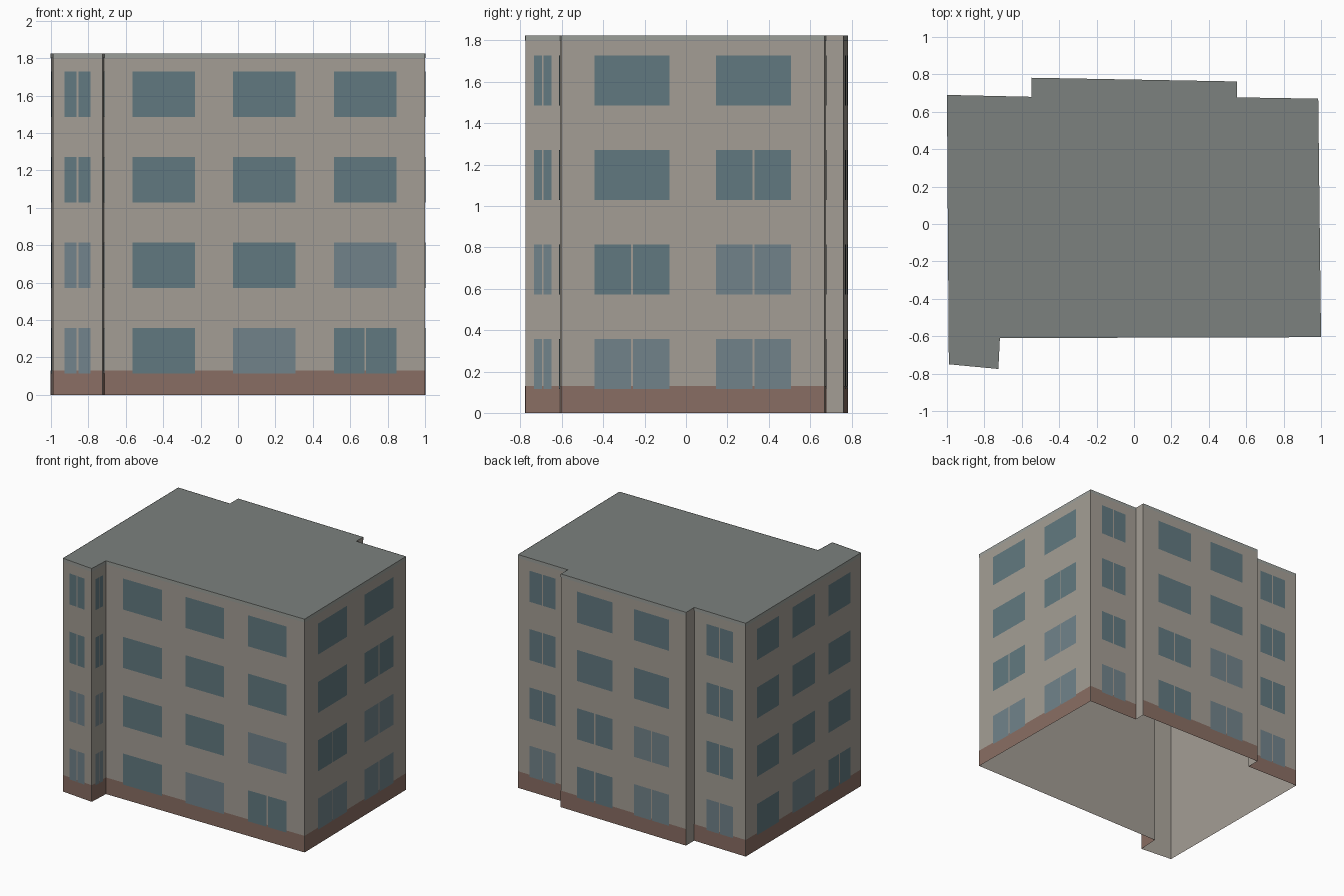
import bpy
from mathutils import Vector

if "Cube" in bpy.data.objects:
    bpy.data.objects.remove(bpy.data.objects["Cube"])

HEIGHT = 1.825
FLOOR = 0.4567
WIN_H = 0.243


def material(name, rgb):
    m = bpy.data.materials.new(name)
    m.diffuse_color = (*rgb, 1)
    m.use_nodes = True
    m.node_tree.nodes["Principled BSDF"].inputs["Base Color"].default_value = m.diffuse_color
    return m


WALL = material("plaster", (0.37, 0.34, 0.30))
BASE = material("brick", (0.25, 0.155, 0.125))
ROOF = material("roofing", (0.20, 0.22, 0.21))
TRIM = material("trim", (0.33, 0.345, 0.32))
DARK = material("dark_glass", (0.12, 0.19, 0.215))
LIGHT = material("light_glass", (0.165, 0.225, 0.255))

# footprint, counter-clockwise: corner point and the windows of the wall that
# starts there, ground floor first (D/L = dark/light, lower case = two panes)
WALLS = [
    ((-0.99, -0.75), "l l d d"),
    ((-0.725, -0.775), "l l d d"),
    ((-0.717, -0.61), "DLd DDL DDD DDD"),
    ((1.0, -0.605), "ll dl Dd DD"),
    ((0.985, 0.67), "l d d d"),
    ((0.55, 0.677), ""),
    ((0.55, 0.762), "dl dl DD DD"),
    ((-0.548, 0.782), ""),
    ((-0.548, 0.68), "l d d d"),
    ((-1.0, 0.69), "DLd DDD DDD DDD"),
]


def make(name, polys, mat):
    verts = [v for p in polys for v in p]
    faces, n = [], 0
    for p in polys:
        faces.append(tuple(range(n, n + len(p))))
        n += len(p)
    me = bpy.data.meshes.new(name)
    me.from_pydata(verts, [], faces)
    me.materials.append(mat)
    bpy.context.collection.objects.link(bpy.data.objects.new(name, me))


def panel(a, b, u0, u1, z0, z1, off):
    """Upright rectangle on wall a-b, between distances u0 and u1."""
    d = (b - a).normalized()
    n = Vector((d.y, -d.x)) * off
    p, q = a + d * u0 + n, a + d * u1 + n
    return [(p.x, p.y, z0), (q.x, q.y, z0), (q.x, q.y, z1), (p.x, p.y, z1)]


walls, plinth, trim = [], [], []
glass = {"D": [], "L": []}
corners = [Vector(w[0]) for w in WALLS]
for i, (_, spec) in enumerate(WALLS):
    a, b = corners[i], corners[(i + 1) % len(corners)]
    length = (b - a).length
    walls.append(panel(a, b, 0, length, 0, HEIGHT, 0))
    if not spec:
        continue
    plinth.append(panel(a, b, 0, length, 0, 0.13, 0.002))
    trim.append(panel(a, b, 0, length, HEIGHT - 0.025, HEIGHT, 0.002))
    margin = min(0.05, 0.08 * length)
    # window bays
    for floor, row in enumerate(spec.split()):
        bay = (length - 2 * margin) / len(row)
        half = bay * 0.31
        z = 0.115 + floor * FLOOR
        for k, kind in enumerate(row):
            c = margin + (k + 0.5) * bay
            gap = min(0.005, half * 0.08)
            spans = [(c - half, c + half)] if kind.isupper() else \
                [(c - half, c - gap), (c + gap, c + half)]
            for u0, u1 in spans:
                glass[kind.upper()].append(panel(a, b, u0, u1, z, z + WIN_H, 0.004))

make("outer_walls", walls, WALL)
make("plinth", plinth, BASE)
make("roof_edge", trim, TRIM)
make("windows_dark", glass["D"], DARK)
make("windows_light", glass["L"], LIGHT)
# flat roof; the underside of the building stays open
make("flat_roof", [[(c.x, c.y, HEIGHT) for c in corners]], ROOF)
